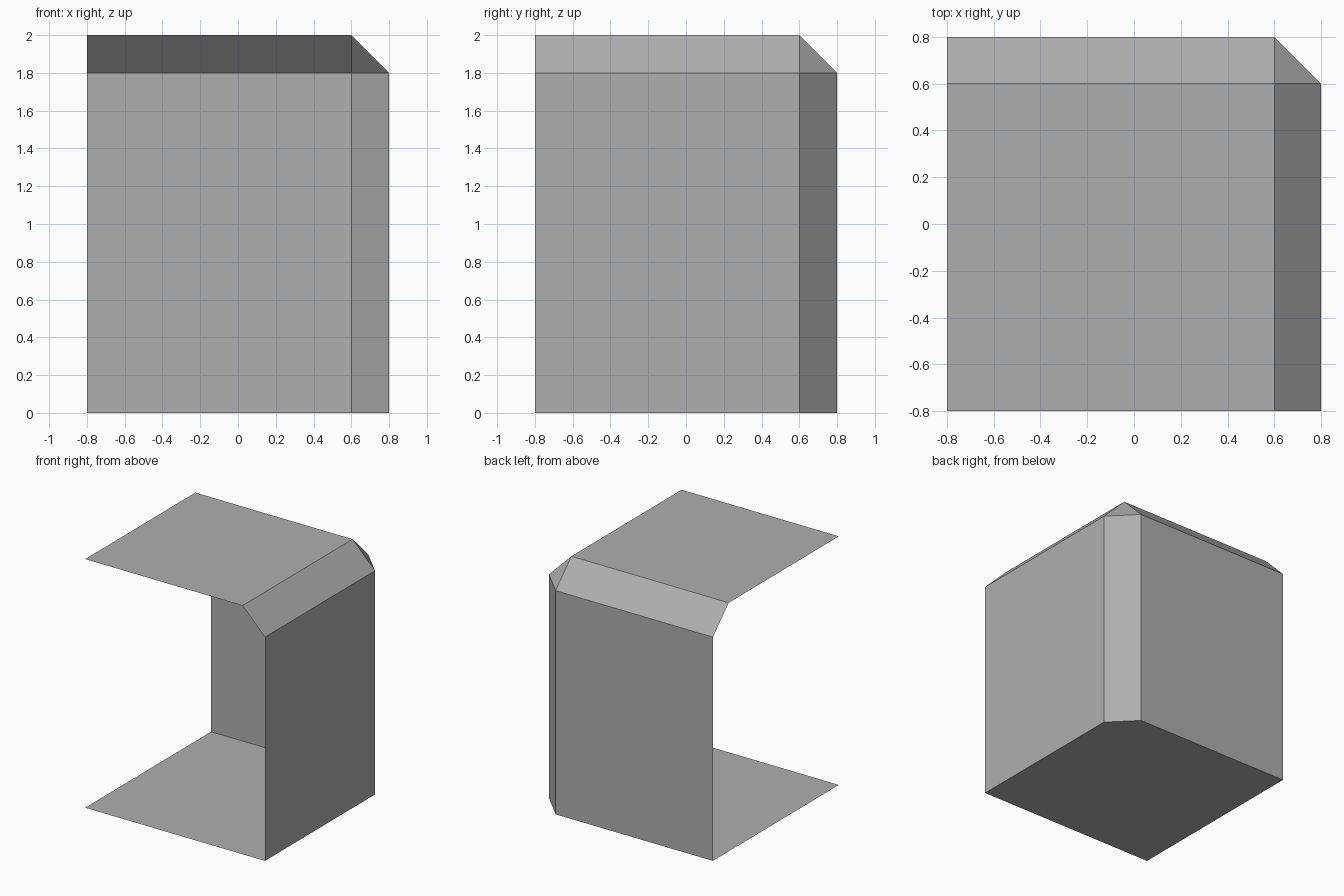
import bpy
import bmesh
from mathutils import Matrix, Vector

default_cube = bpy.data.objects.get("Cube")
if default_cube:
    bpy.data.objects.remove(default_cube, do_unlink=True)

WIDTH, HEIGHT, CHAMFER = 1.6, 2.0, 0.2

# Plain mid grey material
grey = bpy.data.materials.new("mid_grey")
grey.use_nodes = True
colour = (0.43, 0.43, 0.43, 1)
grey.diffuse_color = colour
for node in grey.node_tree.nodes:
    if node.type == 'BSDF_PRINCIPLED':
        node.inputs["Base Color"].default_value = colour

# Full block standing on the ground
bm = bmesh.new()
size = Matrix.Diagonal((WIDTH, WIDTH, HEIGHT, 1))
lift = Matrix.Translation((0, 0, HEIGHT / 2))
bmesh.ops.create_cube(bm, size=1, matrix=lift @ size)

# Chamfer the three edges meeting at the top back corner
corner = max(bm.verts, key=lambda v: v.co.x + v.co.y + v.co.z)
bmesh.ops.bevel(bm, geom=list(corner.link_edges), offset=CHAMFER,
                offset_type='OFFSET', segments=1, profile=0.5,
                affect='EDGES')

# Open the front and the -x side, leaving a thin shell
bm.normal_update()
open_sides = [Vector((-1, 0, 0)), Vector((0, -1, 0))]
removed = [f for f in bm.faces
           if any(f.normal.dot(side) > 0.99 for side in open_sides)]
bmesh.ops.delete(bm, geom=removed, context='FACES')

# Flat shaded shell object
mesh = bpy.data.meshes.new("chamfered_corner_shell")
bm.to_mesh(mesh)
bm.free()
mesh.materials.append(grey)
shell = bpy.data.objects.new("chamfered_corner_shell", mesh)
bpy.context.collection.objects.link(shell)
